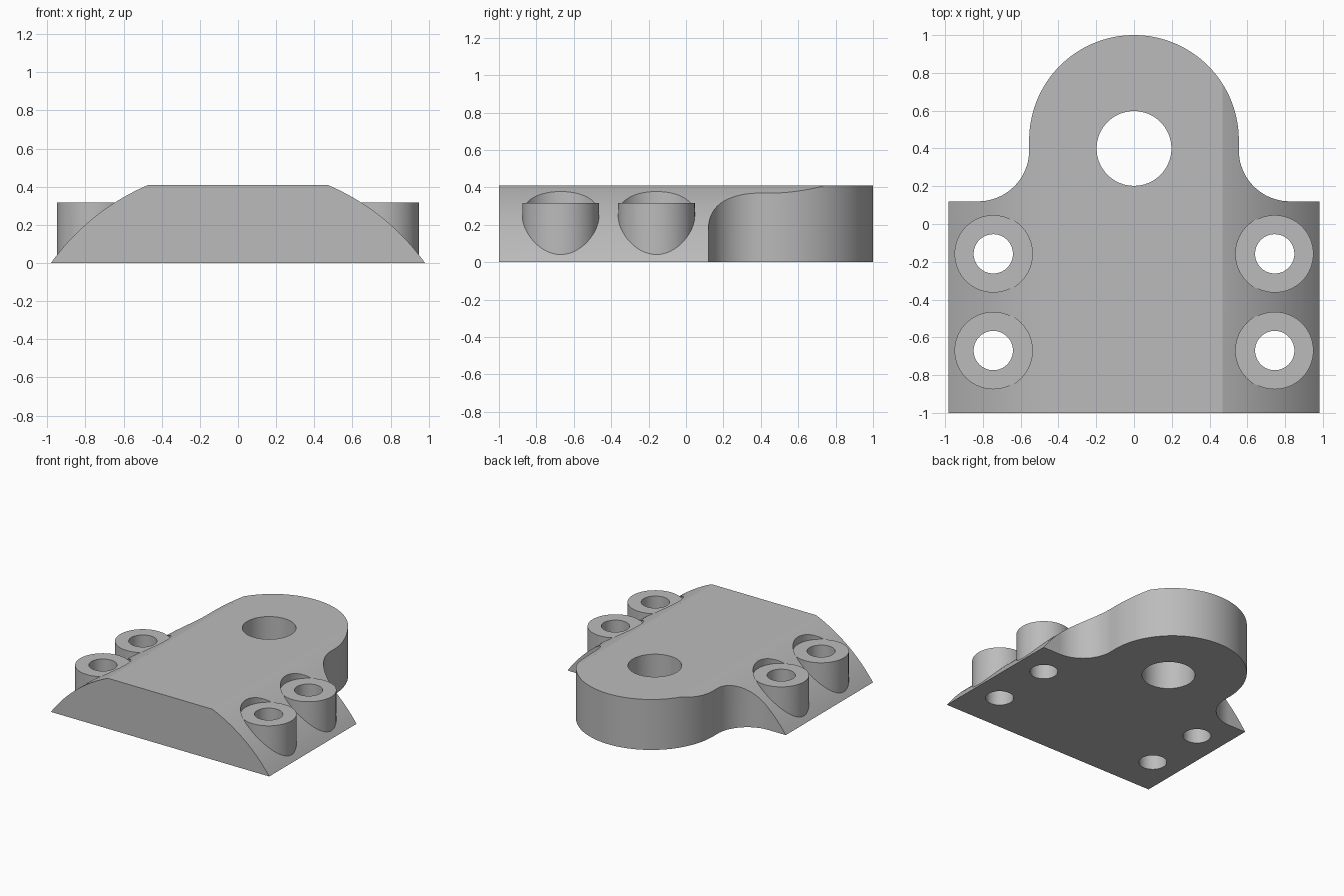
import bpy, bmesh
from math import pi, sin, cos, asin, radians, sqrt
from mathutils import Vector

default = bpy.data.objects.get("Cube")
if default:
    bpy.data.objects.remove(default, do_unlink=True)

HEIGHT = 0.41
HALF_WIDTH = 0.98
CROWN_Z, CROWN_R = -0.70, 1.205      # arc that rounds the flanks
HEAD_Y, HEAD_R = 0.445, 0.555        # rounded lug
FILLET_R, SHOULDER_Y = 0.27, 0.12
BOSS_X, BOSS_R, BOSS_TOP = 0.745, 0.205, 0.318


def arc(cx, cy, r, start, end, steps):
    """Points along an arc, both ends included."""
    angles = [start + (end - start) * i / steps for i in range(steps + 1)]
    return [(cx + r * cos(a), cy + r * sin(a)) for a in angles]


def prism(name, outline, place, direction):
    """Closed outline placed in space and extruded along a direction."""
    bm = bmesh.new()
    face = bm.faces.new([bm.verts.new(place(u, v)) for u, v in outline])
    new = bmesh.ops.extrude_face_region(bm, geom=[face])["geom"]
    bmesh.ops.translate(bm, vec=Vector(direction),
                        verts=[g for g in new if isinstance(g, bmesh.types.BMVert)])
    bmesh.ops.recalc_face_normals(bm, faces=bm.faces)
    mesh = bpy.data.meshes.new(name)
    bm.to_mesh(mesh)
    bm.free()
    obj = bpy.data.objects.new(name, mesh)
    bpy.context.collection.objects.link(obj)
    return obj


def cylinder(name, x, y, r, bottom, top):
    circle = arc(x, y, r, 0, 2 * pi, 64)[:-1]
    return prism(name, circle, lambda u, v: (u, v, bottom), (0, 0, top - bottom))


def combine(target, tool, operation):
    """Apply a boolean and remove the tool."""
    bpy.context.view_layer.objects.active = target
    mod = target.modifiers.new("combine", "BOOLEAN")
    mod.operation, mod.object, mod.solver = operation, tool, "EXACT"
    bpy.ops.object.modifier_apply(modifier=mod.name)
    bpy.data.objects.remove(tool, do_unlink=True)


# Crowned cross-section running front to back
edge_x = sqrt(CROWN_R ** 2 - (HEIGHT - CROWN_Z) ** 2)
low = asin(-CROWN_Z / CROWN_R)
high = asin((HEIGHT - CROWN_Z) / CROWN_R)
flank = arc(0, CROWN_Z, CROWN_R, low, high, 24)
section = flank + [(-x, z) for x, z in reversed(flank)]
body = prism("mounting_bracket", section, lambda u, v: (u, -1, v), (0, 2.1, 0))

# Plan outline: square base, concave shoulders, round lug
fillet = arc(HEAD_R + FILLET_R, SHOULDER_Y + FILLET_R, FILLET_R, -pi / 2, -pi, 20)
right = [(1.1, -1.1), (1.1, SHOULDER_Y)] + fillet
lug = arc(0, HEAD_Y, HEAD_R, 0, pi, 72)
plan = right + lug + [(-x, y) for x, y in reversed(right)]
combine(body, prism("plan_cutter", plan, lambda u, v: (u, v, -0.1), (0, 0, 1)), "INTERSECT")

# Bolt bosses with spot-faced tops and through holes
for side in (-1, 1):
    for y in (-0.67, -0.158):
        x = side * BOSS_X
        combine(body, cylinder("boss", x, y, BOSS_R, 0.01, BOSS_TOP + 0.02), "UNION")
        combine(body, cylinder("spot_face", x, y, BOSS_R + 0.002, BOSS_TOP, 0.6), "DIFFERENCE")
        combine(body, cylinder("bolt_hole", x, y, 0.104, -0.2, 0.6), "DIFFERENCE")

# Main bore in the lug
combine(body, cylinder("bore", 0, 0.4, 0.198, -0.2, 0.6), "DIFFERENCE")

# Plain grey finish
colour = (0.5, 0.5, 0.5, 1)
grey = bpy.data.materials.new("plain_grey")
grey.use_nodes = True
grey.diffuse_color = colour
shader = next(n for n in grey.node_tree.nodes if n.type == "BSDF_PRINCIPLED")
shader.inputs["Base Color"].default_value = colour
body.data.materials.clear()
body.data.materials.append(grey)
for poly in body.data.polygons:
    poly.material_index = 0

bpy.ops.object.select_all(action="DESELECT")
body.select_set(True)
bpy.context.view_layer.objects.active = body
bpy.ops.object.shade_smooth_by_angle(angle=radians(18))
